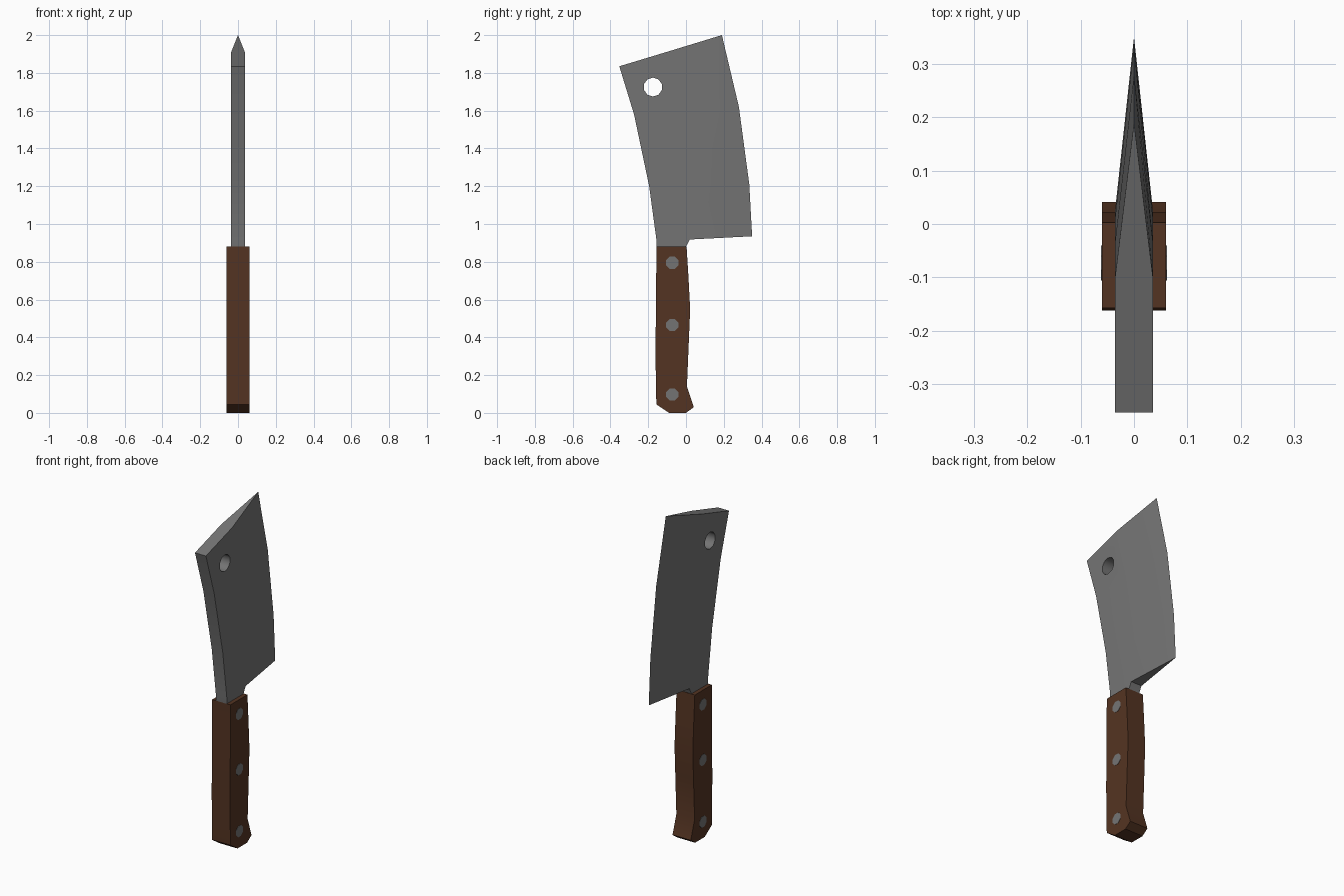
import bpy, bmesh, math

cube = bpy.data.objects.get("Cube")
if cube:
    bpy.data.objects.remove(cube)


def material(name, rgb):
    m = bpy.data.materials.new(name)
    m.use_nodes = True
    m.diffuse_color = (*rgb, 1)
    m.node_tree.nodes["Principled BSDF"].inputs["Base Color"].default_value = (*rgb, 1)
    return m


def finish(bm, name, mat):
    bmesh.ops.recalc_face_normals(bm, faces=bm.faces)
    me = bpy.data.meshes.new(name)
    bm.to_mesh(me)
    bm.free()
    me.materials.append(mat)
    ob = bpy.data.objects.new(name, me)
    bpy.context.collection.objects.link(ob)
    return ob


def activate(ob):
    bpy.ops.object.select_all(action='DESELECT')
    ob.select_set(True)
    bpy.context.view_layer.objects.active = ob


def smooth(ob, degrees=30):
    activate(ob)
    bpy.ops.object.shade_smooth_by_angle(angle=math.radians(degrees))


def prism(name, outline, half, mat):
    """Extrude a (y, z) outline from -half to +half along x."""
    bm = bmesh.new()
    a, b = ([bm.verts.new((s * half, y, z)) for y, z in outline] for s in (-1, 1))
    bm.faces.new(a)
    bm.faces.new(b)
    for i in range(len(a)):
        j = (i + 1) % len(a)
        bm.faces.new((a[i], a[j], b[j], b[i]))
    return finish(bm, name, mat)


def circle(y, z, r, n):
    return [(y + r * math.cos(math.tau * (i + .5) / n),
             z + r * math.sin(math.tau * (i + .5) / n)) for i in range(n)]


steel = material("steel grey", (0.175, 0.175, 0.175))
wood = material("brown wood", (0.088, 0.034, 0.016))

# Blade: each row runs spine, start of the bevel, cutting edge
T = 0.036
rows = [
    [(-.157, .92), (.02, .918), (.35, .935)],
    [(-.195, 1.20), (.005, 1.205), (.335, 1.21)],
    [(-.275, 1.58), (-.04, 1.60), (.28, 1.62)],
    [(-.353, 1.835), (-.105, 1.91), (.19, 2.0)],
]
bm = bmesh.new()
rings = []
for spine, bevel, edge in rows:
    pts = [(-T, *spine), (-T, *bevel), (0, *edge), (T, *bevel), (T, *spine)]
    rings.append([bm.verts.new(p) for p in pts])
for low, high in zip(rings, rings[1:]):
    for i in range(5):
        j = (i + 1) % 5
        bm.faces.new((low[i], low[j], high[j], high[i]))
bm.faces.new(rings[-1])
# Heel face under the cutting edge, then the neck down into the handle
first = rings[0]
bm.faces.new(first[1:4])
top = [first[i] for i in (0, 1, 3, 4)]
for y, z in (((-.157, .88), (.0, .88)), ((-.14, .8), (-.01, .8))):
    ring = [bm.verts.new(p) for p in ((-T, *y), (-T, *z), (T, *z), (T, *y))]
    for i in range(4):
        j = (i + 1) % 4
        bm.faces.new((top[i], top[j], ring[j], ring[i]))
    top = ring
bm.faces.new(top)
blade = finish(bm, "blade", steel)

# Hanging hole
cutter = prism("hole_cutter", circle(-.175, 1.725, .05, 10), .2, steel)
cutter.hide_render = True
cut = blade.modifiers.new("hole", 'BOOLEAN')
cut.operation = 'DIFFERENCE'
cut.solver = 'EXACT'
cut.object = cutter
activate(blade)
bpy.ops.object.modifier_apply(modifier=cut.name)
bpy.data.objects.remove(cutter)
smooth(blade, 40)

# Handle
handle = prism("handle", [
    (-.157, .88), (.003, .88), (.013, .72), (.022, .55), (.015, .38),
    (.005, .14), (.041, .03), (0, 0), (-.09, 0), (-.157, .045),
    (-.162, .33), (-.158, .6)], .06, wood)
smooth(handle)

# Rivets through the handle
for label, z in (("upper", .795), ("middle", .465), ("lower", .097)):
    prism(label + "_rivet", circle(-.073, z, .035, 8), .0615, steel)
